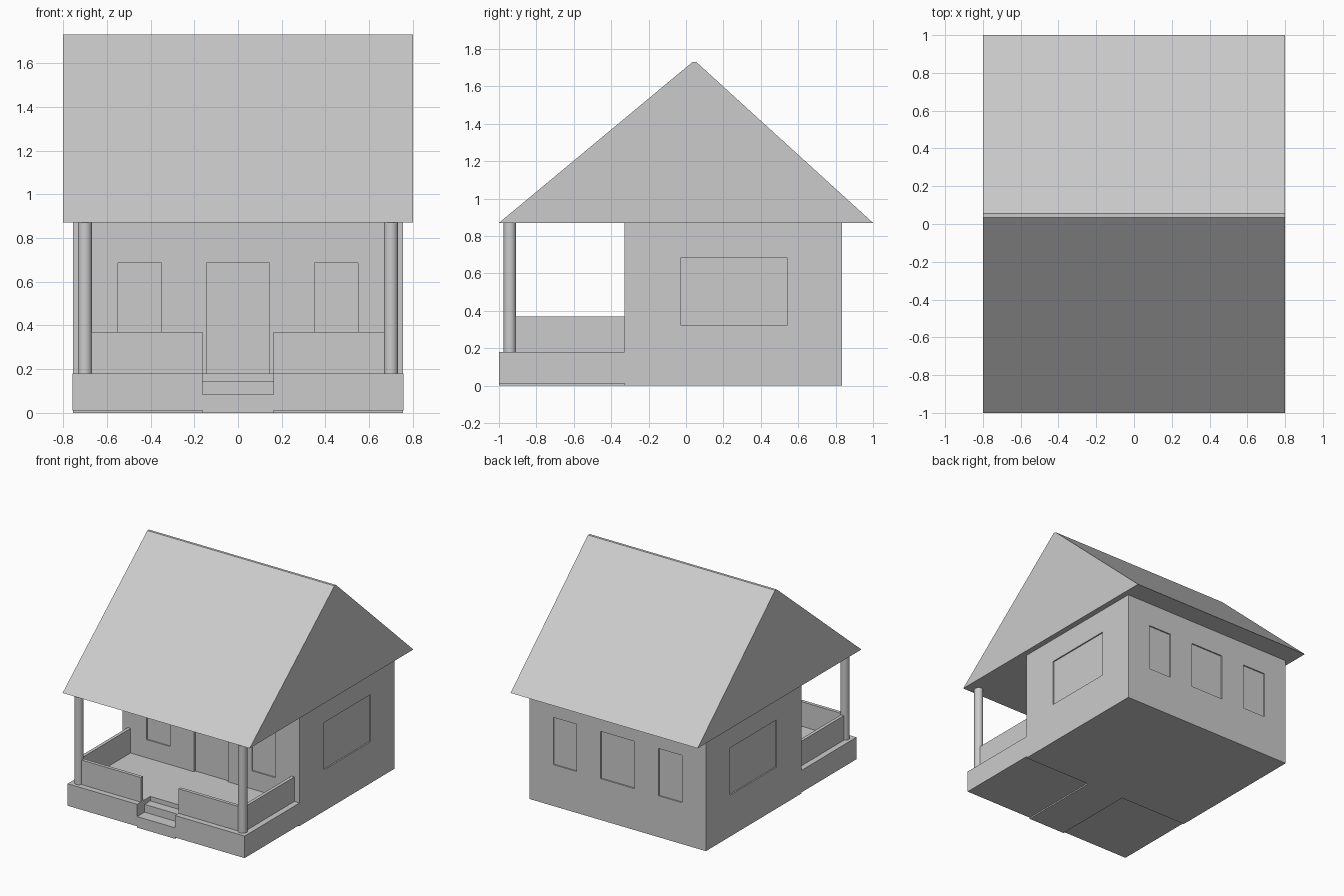
import bpy, bmesh, math

if "Cube" in bpy.data.objects:
    bpy.data.objects.remove(bpy.data.objects["Cube"])


def box(name, x0, x1, y0, y1, z0, z1):
    bpy.ops.mesh.primitive_cube_add(size=1, location=((x0 + x1) / 2, (y0 + y1) / 2, (z0 + z1) / 2))
    ob = bpy.context.object
    ob.name = name
    ob.scale = (x1 - x0, y1 - y0, z1 - z0)
    bpy.ops.object.transform_apply(location=False, rotation=False, scale=True)
    return ob


def prism(name, profile, x0, x1):
    """Extrude a (y, z) profile along x."""
    bm = bmesh.new()
    face = bm.faces.new([bm.verts.new((x0, y, z)) for y, z in profile])
    out = bmesh.ops.extrude_face_region(bm, geom=[face])
    moved = [v for v in out["geom"] if isinstance(v, bmesh.types.BMVert)]
    bmesh.ops.translate(bm, verts=moved, vec=(x1 - x0, 0, 0))
    bmesh.ops.recalc_face_normals(bm, faces=bm.faces)
    me = bpy.data.meshes.new(name)
    bm.to_mesh(me)
    bm.free()
    ob = bpy.data.objects.new(name, me)
    bpy.context.collection.objects.link(ob)
    return ob


# House walls
W, FRONT, BACK = 0.755, -0.33, 0.835
EAVE, FLOOR = 0.87, 0.18
SILL, HEAD = 0.32, 0.685
walls = box("walls", -W, W, FRONT, BACK, 0, EAVE)

# Shallow door and window recesses
D, OUT = 0.01, 0.1
cutters = [box("door_cutter", -0.145, 0.145, FRONT - OUT, FRONT + 0.016, FLOOR, HEAD),
           box("back_window_cutter", -0.145, 0.145, BACK - D, BACK + OUT, SILL, HEAD)]
for s in (-1, 1):
    xa, xb = sorted((s * 0.35, s * 0.55))
    cutters.append(box("front_window_cutter", xa, xb, FRONT - OUT, FRONT + D, SILL, HEAD))
    cutters.append(box("back_window_cutter", xa, xb, BACK - D, BACK + OUT, SILL, HEAD))
    xa, xb = sorted((s * (W - D), s * (W + OUT)))
    cutters.append(box("side_window_cutter", xa, xb, -0.027, 0.54, SILL, HEAD))
for c in cutters:
    c.hide_render = True
    c.hide_set(True)
    mod = walls.modifiers.new("recess", "BOOLEAN")
    mod.operation = "DIFFERENCE"
    mod.solver = "EXACT"
    mod.object = c

# Solid gable roof with a narrow flat ridge
prism("roof", [(-1, EAVE), (0.035, 1.73), (0.055, 1.73), (1, EAVE)], -0.8, 0.8)

# Porch: middle strip with two steps cut into it
GAP = 0.162
prism("porch_steps", [(-1, 0), (-1, 0.085), (-0.91, 0.085), (-0.91, 0.145), (-0.84, 0.145),
                      (-0.84, FLOOR), (FRONT, FLOOR), (FRONT, 0)], -GAP, GAP)

for s, side in ((-1, "left"), (1, "right")):
    # Porch floor either side of the steps
    xa, xb = sorted((s * GAP, s * 0.757))
    box(side + "_porch_floor", xa, xb, -1, FRONT, 0.01, FLOOR)
    # Low porch walls
    xa, xb = sorted((s * GAP, s * 0.70))
    box(side + "_front_railing", xa, xb, -0.956, -0.93, FLOOR, 0.37)
    xa, xb = sorted((s * 0.688, s * 0.713))
    box(side + "_side_railing", xa, xb, -0.943, FRONT, FLOOR, 0.37)
    # Round corner post
    bpy.ops.mesh.primitive_cylinder_add(vertices=32, radius=0.033, depth=EAVE - FLOOR,
                                        location=(s * 0.70, -0.942, (EAVE + FLOOR) / 2))
    bpy.context.object.name = side + "_post"
    bpy.ops.object.shade_smooth_by_angle(angle=math.radians(30))
